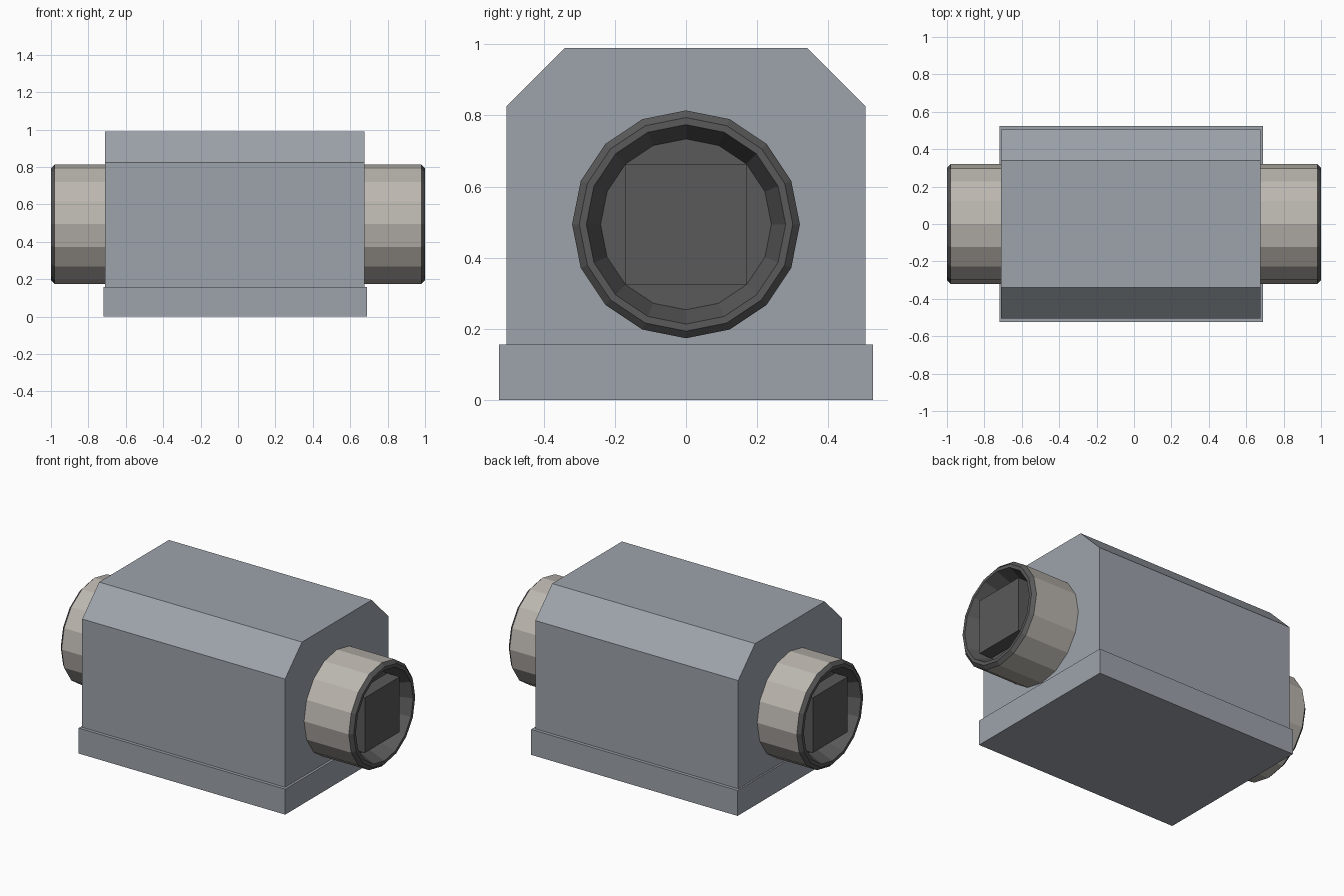
import bpy, bmesh, math

if "Cube" in bpy.data.objects:
    bpy.data.objects.remove(bpy.data.objects["Cube"])


def material(name, rgb):
    m = bpy.data.materials.new(name)
    m.diffuse_color = (*rgb, 1)
    m.use_nodes = True
    m.node_tree.nodes["Principled BSDF"].inputs["Base Color"].default_value = m.diffuse_color
    return m


steel = material("blue_grey_paint", (0.34, 0.37, 0.41))
warm = material("warm_metal", (0.50, 0.47, 0.43))
dark = material("dark_metal", (0.10, 0.10, 0.10))


def loft(name, sections, mats, band_mats=None):
    """Skin a list of (x, [(y, z), ...]) sections and cap both ends."""
    bm = bmesh.new()
    rings = [[bm.verts.new((x, y, z)) for y, z in pts] for x, pts in sections]
    for k, (a, b) in enumerate(zip(rings, rings[1:])):
        for i in range(len(a)):
            j = (i + 1) % len(a)
            f = bm.faces.new((a[i], a[j], b[j], b[i]))
            f.material_index = band_mats[k] if band_mats else 0
    for r in (rings[0], rings[-1]):
        bm.faces.new(r).material_index = len(mats) - 1
    bmesh.ops.recalc_face_normals(bm, faces=bm.faces)
    me = bpy.data.meshes.new(name)
    bm.to_mesh(me)
    bm.free()
    ob = bpy.data.objects.new(name, me)
    bpy.context.collection.objects.link(ob)
    for m in mats:
        me.materials.append(m)
    return ob


def rect(hy, z0, z1):
    return [(-hy, z0), (hy, z0), (hy, z1), (-hy, z1)]


AXIS_Z = 0.494


def circle(r, n=16):
    return [(r * math.sin(2 * math.pi * i / n),
             AXIS_Z + r * math.cos(2 * math.pi * i / n)) for i in range(n)]


# Base plinth
base = rect(0.525, 0, 0.157)
loft("base", [(-0.72, base), (0.69, base)], [steel])

# Housing with chamfered top edges
profile = [(-0.505, 0.157), (0.505, 0.157), (0.505, 0.825),
           (0.34, 0.99), (-0.34, 0.99), (-0.505, 0.825)]
loft("housing", [(-0.71, profile), (0.675, profile)], [steel])

# Barrel through the housing, with a bevelled rim and a recess at each end
half = [(0.98, 0.32), (1.0, 0.30), (1.0, 0.28), (0.90, 0.24)]
rings = [(-x, r) for x, r in reversed(half)] + half
loft("barrel", [(x, circle(r)) for x, r in rings], [warm, dark],
     [1, 1, 1, 0, 1, 1, 1])

# Square drive block in each recess
drive = rect(0.17, AXIS_Z - 0.17, AXIS_Z + 0.17)
for side, s in (("left", -1), ("right", 1)):
    loft(side + "_drive_block", [(s * 0.89, drive), (s * 0.985, drive)], [dark])
